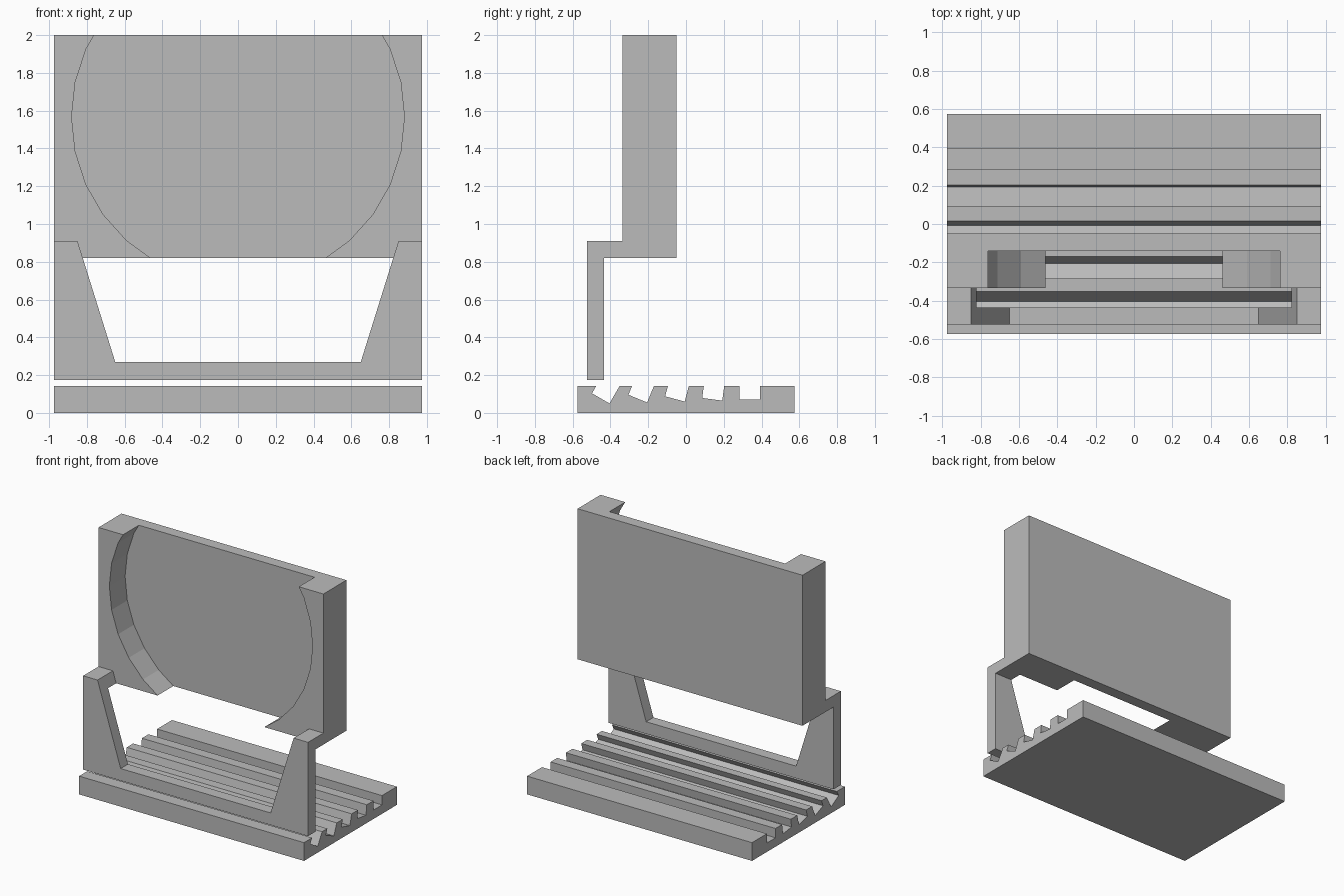
import bpy
import bmesh
from math import sin, cos, tan, radians, pi

cube = bpy.data.objects.get("Cube")
if cube:
    bpy.data.objects.remove(cube, do_unlink=True)

GREY = (0.5, 0.5, 0.5, 1.0)
grey = bpy.data.materials.new("plain_grey")
grey.use_nodes = True
grey.diffuse_color = GREY
grey.node_tree.nodes["Principled BSDF"].inputs["Base Color"].default_value = GREY

HALF_W = 0.975


def prism(name, profile, start, end, axis):
    """Extrude a profile along x (points are y, z) or along y (points are x, z)."""
    def place(a, b, t):
        return (t, a, b) if axis == "x" else (a, t, b)

    bm = bmesh.new()
    face = bm.faces.new([bm.verts.new(place(a, b, start)) for a, b in profile])
    extruded = bmesh.ops.extrude_face_region(bm, geom=[face])
    moved = [g for g in extruded["geom"] if isinstance(g, bmesh.types.BMVert)]
    bmesh.ops.translate(bm, verts=moved, vec=place(0, 0, end - start))
    bmesh.ops.recalc_face_normals(bm, faces=bm.faces)
    mesh = bpy.data.meshes.new(name)
    bm.to_mesh(mesh)
    bm.free()
    mesh.materials.append(grey)
    obj = bpy.data.objects.new(name, mesh)
    bpy.context.collection.objects.link(obj)
    return obj


def cut(target, cutter):
    """Subtract the cutter, then discard it."""
    cutter.hide_render = True
    mod = target.modifiers.new("cut", "BOOLEAN")
    mod.operation = "DIFFERENCE"
    mod.solver = "EXACT"
    mod.object = cutter
    bpy.context.view_layer.objects.active = target
    bpy.ops.object.modifier_apply(modifier=mod.name)
    bpy.data.objects.remove(cutter, do_unlink=True)


# Base plate: five angle slots, each tilted less than the one in front
BASE_TOP, DEPTH, SLOT = 0.143, 0.575, 0.107
base_profile = [(-DEPTH, 0), (-DEPTH, BASE_TOP)]
for i in range(5):
    tilt = radians(30 - 7.5 * i)
    y, z = -0.405 + 0.199 * i, 0.05 + 0.005 * i
    left_y, left_z = y - SLOT * cos(tilt), z + SLOT * sin(tilt)
    base_profile += [
        (left_y + (BASE_TOP - left_z) * tan(tilt), BASE_TOP),
        (left_y, left_z),
        (y, z),
        (y + (BASE_TOP - z) * tan(tilt), BASE_TOP),
    ]
base_profile += [(DEPTH, BASE_TOP), (DEPTH, 0)]
prism("slotted_base", base_profile, -HALF_W, HALF_W, "x")

# Holder: upright panel with a stepped front leg, as one side profile
FRONT = -0.335
holder = prism("holder_panel", [
    (-0.525, 0.175), (-0.435, 0.175), (-0.435, 0.82), (-0.05, 0.82),
    (-0.05, 2.0), (FRONT, 2.0), (FRONT, 0.91), (-0.525, 0.91),
], -HALF_W, HALF_W, "x")

# Tapered opening between the two legs, in front of the panel only
opening = [(-0.65, 0.27), (0.65, 0.27), (0.8813, 1.01), (-0.8813, 1.01)]
cut(holder, prism("leg_opening_cutter", opening, -0.7, FRONT, "y"))

# Round recess in the panel front, open at top and bottom
circle = [(0.881 * cos(2 * pi * i / 30), 1.567 + 0.881 * sin(2 * pi * i / 30))
          for i in range(30)]
cut(holder, prism("round_recess_cutter", circle, -0.7, -0.14, "y"))
